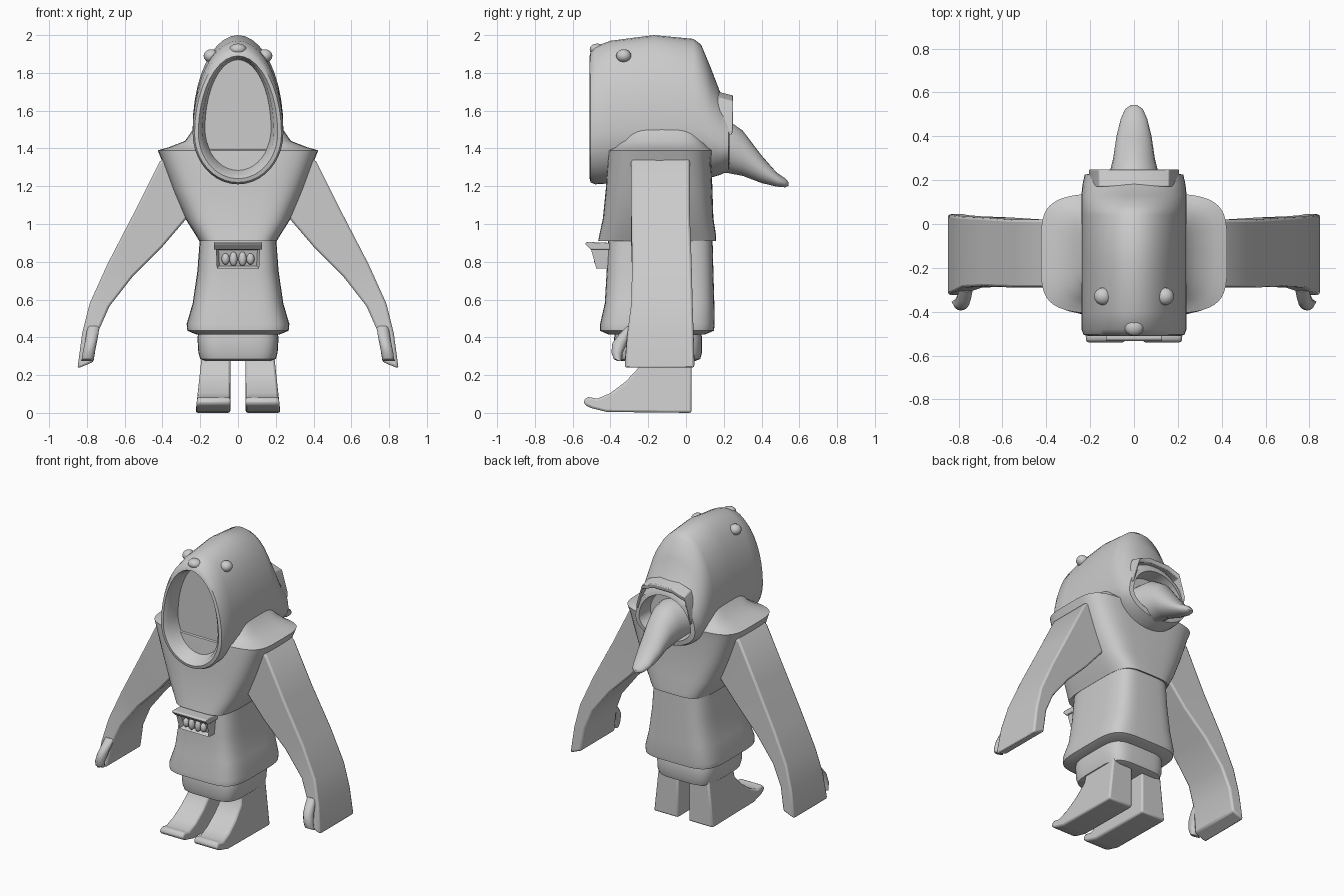
import bpy, bmesh
from math import sin, cos, pi, radians
from mathutils import Vector


def finish(name, bm, mirror=False, bevel=0.0, angle=38):
    bmesh.ops.recalc_face_normals(bm, faces=bm.faces[:])
    for f in bm.faces:
        f.smooth = True
    for e in bm.edges:
        if len(e.link_faces) == 2 and e.calc_face_angle(0) > radians(angle):
            e.smooth = False
    me = bpy.data.meshes.new(name)
    bm.to_mesh(me)
    bm.free()
    ob = bpy.data.objects.new(name, me)
    bpy.context.collection.objects.link(ob)
    if bevel:
        b = ob.modifiers.new("soft_edges", 'BEVEL')
        b.width, b.segments, b.limit_method = bevel, 2, 'ANGLE'
        b.angle_limit = radians(40)
    if mirror:
        ob.modifiers.new("mirror", 'MIRROR')
    return ob


def loft(name, rings, **kw):
    """Skin a closed body through a row of equal-length rings."""
    bm = bmesh.new()
    rows = [[bm.verts.new(p) for p in r] for r in rings]
    n = len(rows[0])
    for a, b in zip(rows, rows[1:]):
        for i in range(n):
            j = (i + 1) % n
            bm.faces.new((a[i], a[j], b[j], b[i]))
    bm.faces.new(rows[0])
    bm.faces.new(rows[-1])
    return finish(name, bm, **kw)


def egg(y, bot, top, hw, n=40):
    zm = bot + (top - bot) * 0.37
    pts = []
    for i in range(n):
        a = 2 * pi * i / n
        c = cos(a)
        pts.append((hw * sin(a), y, zm + c * ((top - zm) if c > 0 else (zm - bot))))
    return pts


def spow(v, p):
    return abs(v) ** p * (1 if v >= 0 else -1)


def slab(z, hx, yf, yb, p=0.45, n=48):
    """Horizontal rounded-rectangle ring."""
    return [(hx * spow(cos(2 * pi * i / n), p),
             (yf + yb) / 2 + (yb - yf) / 2 * spow(sin(2 * pi * i / n), p), z) for i in range(n)]


def oval(c, rx, rz, n=20):
    return [(c[0] + rx * cos(2 * pi * i / n), c[1], c[2] + rz * sin(2 * pi * i / n)) for i in range(n)]


def ball(name, c, r, **kw):
    bm = bmesh.new()
    bmesh.ops.create_uvsphere(bm, u_segments=16, v_segments=10, radius=1)
    for v in bm.verts:
        v.co = Vector(c) + Vector((v.co.x * r[0], v.co.y * r[1], v.co.z * r[2]))
    return finish(name, bm, **kw)


# Hood: recessed face, rolled rim, long crown, recessed opening at the back
loft("hood", [egg(*r) for r in [
    (-0.40, 1.29, 1.87, 0.175), (-0.49, 1.26, 1.88, 0.19), (-0.51, 1.24, 1.89, 0.21),
    (-0.505, 1.22, 1.91, 0.23), (-0.48, 1.21, 1.94, 0.24), (-0.40, 1.215, 1.97, 0.24),
    (-0.17, 1.22, 2.00, 0.24), (0.04, 1.23, 1.98, 0.24), (0.08, 1.235, 1.95, 0.24),
    (0.13, 1.245, 1.83, 0.24), (0.18, 1.26, 1.70, 0.235), (0.225, 1.28, 1.64, 0.225),
    (0.23, 1.31, 1.61, 0.195), (0.13, 1.33, 1.60, 0.18)]])

# Small bumps on the hood
ball("hood_bump", (0.142, -0.33, 1.89), (0.04, 0.04, 0.035), mirror=True)
ball("brow_fold", (0, -0.47, 1.925), (0.045, 0.04, 0.03))

# Lip arching over the back opening
loft("back_lip", [[(x, 0.17, z - 0.02), (x, 0.245, z - 0.02), (x, 0.25, z + 0.01), (x, 0.17, z + 0.03)]
                  for x, z in [(-0.205, 1.49), (-0.16, 1.64), (-0.07, 1.67), (0.07, 1.67),
                               (0.16, 1.64), (0.205, 1.49)]], bevel=0.008)

# Drooping braid at the back
loft("back_braid", [oval((0, y, z), rx, rz) for y, z, rx, rz in [
    (0.10, 1.41, 0.15, 0.14), (0.22, 1.41, 0.115, 0.14), (0.30, 1.375, 0.095, 0.12),
    (0.40, 1.29, 0.08, 0.073), (0.48, 1.235, 0.06, 0.037), (0.525, 1.218, 0.04, 0.024),
    (0.542, 1.212, 0.015, 0.01)]])

# Shoulder cape
loft("cape", [slab(*r) for r in [
    (0.925, 0.18, -0.42, 0.12), (0.91, 0.205, -0.465, 0.16), (0.935, 0.22, -0.46, 0.16),
    (1.03, 0.28, -0.44, 0.145), (1.18, 0.345, -0.425, 0.14), (1.34, 0.405, -0.415, 0.135),
    (1.39, 0.425, -0.41, 0.14), (1.405, 0.37, -0.38, 0.12), (1.44, 0.28, -0.35, 0.10),
    (1.52, 0.225, -0.32, 0.06)]])

# Robe and underskirt
loft("robe", [slab(*r) for r in [
    (0.95, 0.20, -0.41, 0.14), (0.75, 0.215, -0.42, 0.145), (0.58, 0.24, -0.43, 0.15),
    (0.47, 0.272, -0.455, 0.152), (0.435, 0.268, -0.455, 0.148), (0.415, 0.22, -0.41, 0.10)]])
loft("underskirt", [slab(*r) for r in [
    (0.46, 0.20, -0.37, 0.07), (0.40, 0.215, -0.38, 0.085), (0.32, 0.21, -0.38, 0.085),
    (0.285, 0.20, -0.37, 0.075), (0.275, 0.17, -0.34, 0.05)]])

# Sleeves: flat, wide slabs sweeping outward
loft("arm", [[(xo, yf, zo), (xo, yb, zo), (xi, yb, zi), (xi, yf, zi)]
             for xo, zo, xi, zi, yf, yb in [
    (0.34, 1.38, 0.19, 1.12, -0.29, 0.02), (0.415, 1.33, 0.28, 1.02, -0.29, 0.02),
    (0.55, 1.06, 0.40, 0.88, -0.29, 0.02), (0.69, 0.79, 0.555, 0.725, -0.285, 0.03),
    (0.785, 0.58, 0.68, 0.565, -0.29, 0.035), (0.825, 0.42, 0.74, 0.43, -0.31, 0.04),
    (0.85, 0.235, 0.765, 0.27, -0.325, 0.045)]], mirror=True, bevel=0.012)

# Thumbs curling in front of the sleeves
loft("thumb", [[(x + 0.032 * cos(2 * pi * i / 12), y + r * sin(2 * pi * i / 12), z) for i in range(12)]
               for x, y, z, r in [
    (0.765, -0.29, 0.46, 0.02), (0.772, -0.325, 0.41, 0.035), (0.78, -0.35, 0.37, 0.04),
    (0.79, -0.365, 0.32, 0.03), (0.795, -0.36, 0.285, 0.022), (0.80, -0.355, 0.275, 0.008)]], mirror=True)

# Legs with long shoes turned up at the toe
shoe = [(0.03, 0.0), (0.03, 0.33), (-0.24, 0.33), (-0.25, 0.24), (-0.32, 0.165), (-0.40, 0.105),
        (-0.47, 0.075), (-0.52, 0.085), (-0.54, 0.07), (-0.54, 0.045), (-0.50, 0.025), (-0.42, 0.005)]
loft("leg", [[(x if side == 0 else 0.225 - 0.11 * z, y, z) for y, z in shoe]
             for side, x in ((0, 0.04), (1, 0))], mirror=True, bevel=0.012)

# Belt plate with a recessed mouth and teeth
bm = bmesh.new()
quad = [[bm.verts.new((s * hx, y, z)) for hx, y, z, s in
         ((w, yy, 0.765, -1), (w, yy, 0.765, 1), (w + 0.005, y2, 0.875, 1), (w + 0.005, y2, 0.875, -1))]
        for w, yy, y2 in ((0.112, -0.475, -0.505), (0.112, -0.40, -0.40))]
front = bm.faces.new(quad[0])
bm.faces.new(quad[1][::-1])
for i in range(4):
    j = (i + 1) % 4
    bm.faces.new((quad[0][j], quad[0][i], quad[1][i], quad[1][j]))
bmesh.ops.recalc_face_normals(bm, faces=bm.faces[:])
bmesh.ops.inset_region(bm, faces=[front], thickness=0.02)
for v in front.verts:
    v.co.y += 0.03
finish("belt_plate", bm)
loft("belt_plate_lip", [[(x, -0.40, 0.865), (x, -0.505, 0.865), (x, -0.535, 0.895), (x, -0.525, 0.905),
                         (x, -0.40, 0.90)] for x in (-0.128, 0.128)], bevel=0.004)
for k, x in enumerate((-0.066, -0.024, 0.024, 0.066)):
    ball("tooth_%d" % (k + 1), (x, -0.468, 0.815), (0.021, 0.02, 0.038 if k in (1, 2) else 0.03))
